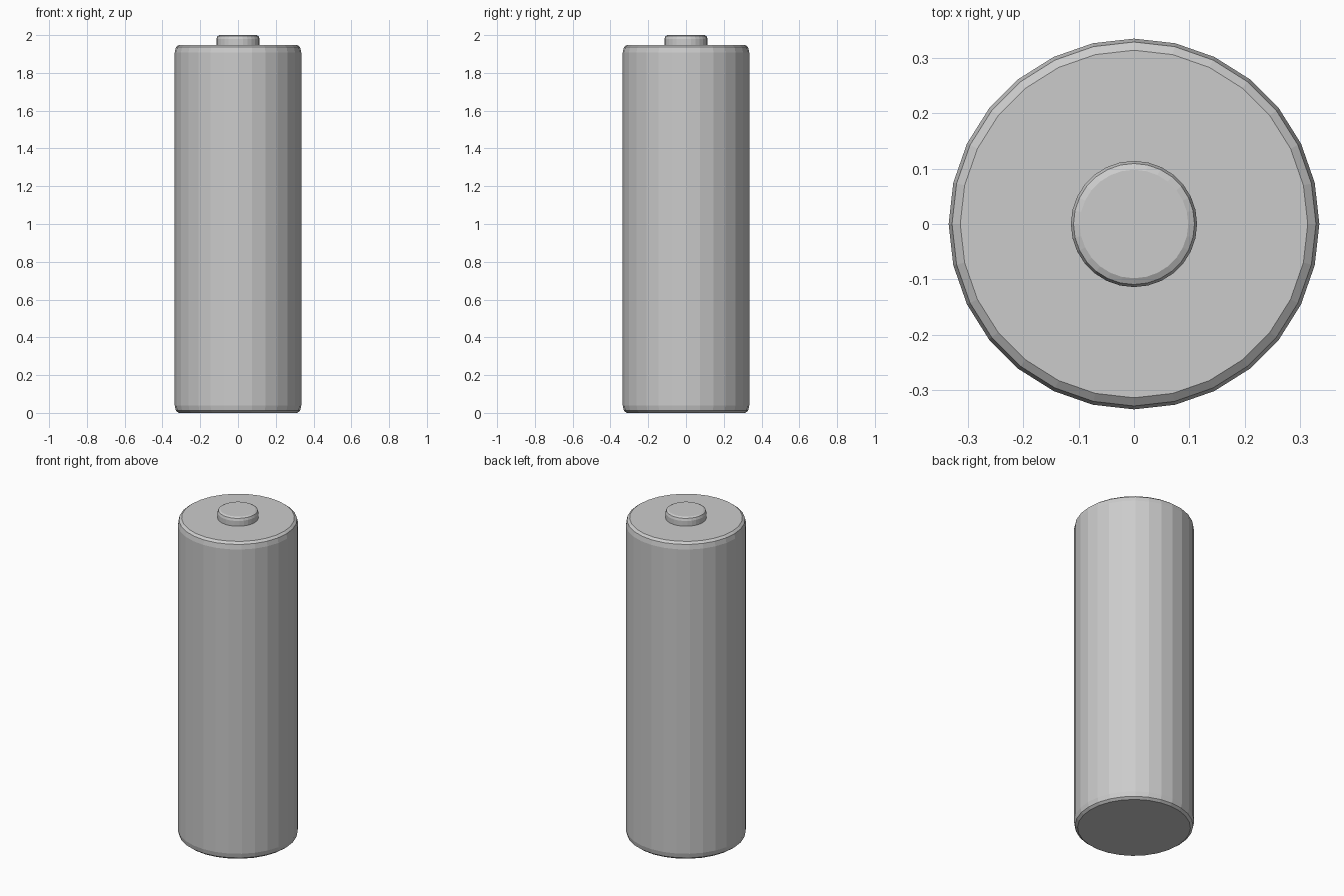
import bpy, bmesh, math

if "Cube" in bpy.data.objects:
    bpy.data.objects.remove(bpy.data.objects["Cube"])

SIDES = 28


def lathe(name, profile):
    """Closed faceted solid of revolution from (radius, z) points, bottom to top."""
    bm = bmesh.new()
    rings = []
    for r, z in profile:
        rings.append([bm.verts.new((r * math.cos(2 * math.pi * i / SIDES),
                                    r * math.sin(2 * math.pi * i / SIDES), z))
                      for i in range(SIDES)])
    for low, high in zip(rings, rings[1:]):
        for i in range(SIDES):
            j = (i + 1) % SIDES
            bm.faces.new((low[i], low[j], high[j], high[i]))
    bm.faces.new(rings[0][::-1])
    bm.faces.new(rings[-1])
    mesh = bpy.data.meshes.new(name)
    bm.to_mesh(mesh)
    bm.free()
    obj = bpy.data.objects.new(name, mesh)
    bpy.context.collection.objects.link(obj)
    return obj


def rounded_edge(radius, z, width, height):
    """Two-segment rounded rim, from the side wall in to the cap at z."""
    k = 1 - math.sqrt(0.5)
    return [(radius, z - height),
            (radius - k * width, z - k * height),
            (radius - width, z)]


# Battery casing, rounded at both ends
lathe("casing", rounded_edge(0.335, 0.0, 0.021, -0.04)[::-1]
      + rounded_edge(0.335, 1.948, 0.021, 0.04))

# Raised contact on top, set slightly into the casing
lathe("positive_terminal", [(0.114, 1.94)] + rounded_edge(0.114, 2.0, 0.016, 0.02))
